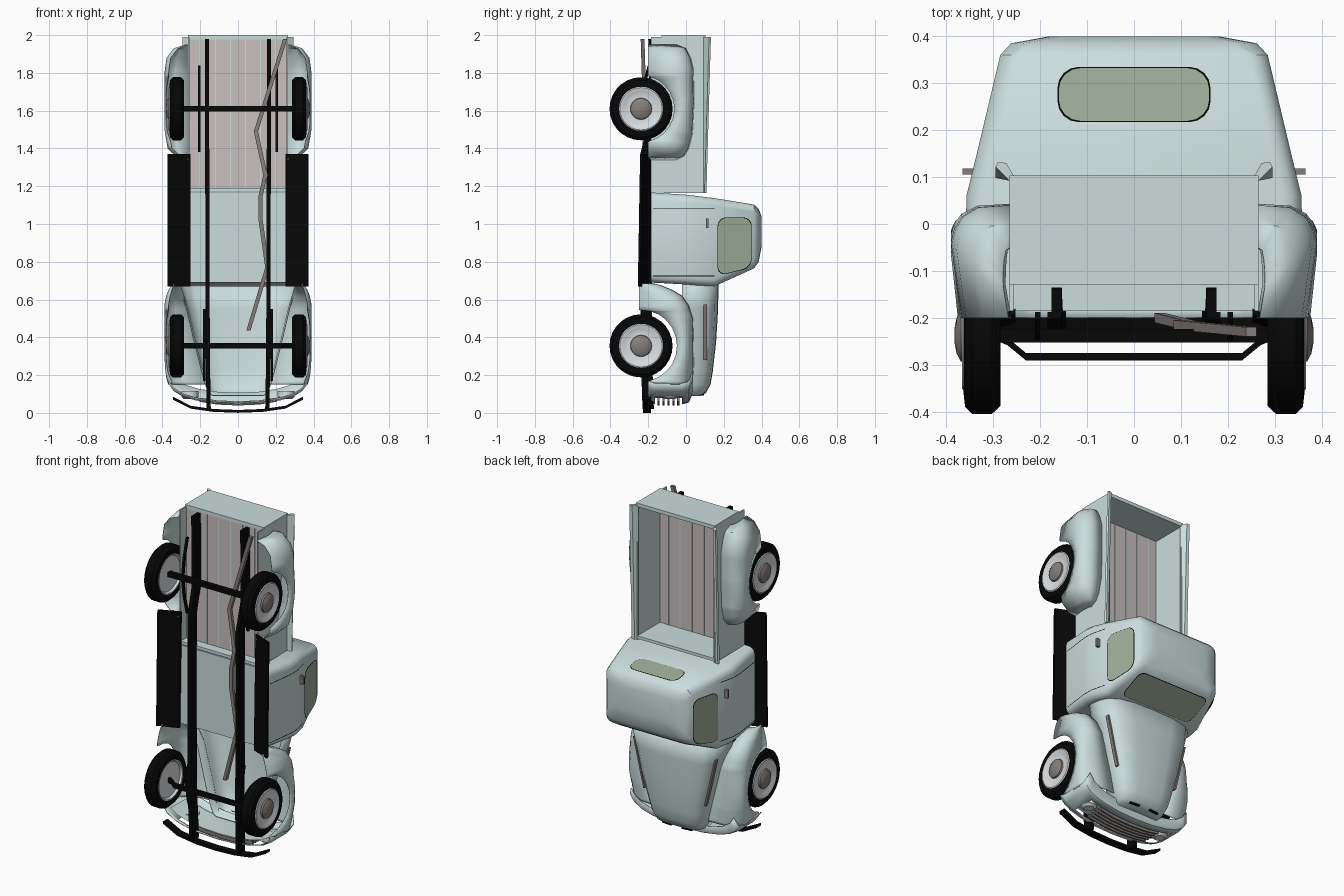
import bpy, bmesh, math
from math import sin, cos, pi, sqrt

if "Cube" in bpy.data.objects:
    bpy.data.objects.remove(bpy.data.objects["Cube"])


def mat(name, r, g, b):
    m = bpy.data.materials.new(name)
    m.diffuse_color = (r, g, b, 1)
    m.use_nodes = True
    m.node_tree.nodes["Principled BSDF"].inputs["Base Color"].default_value = m.diffuse_color
    return m


BODY = mat("pale_blue_paint", .60, .72, .72)
BLACK = mat("black_rubber", .002, .002, .002)
WOOD = mat("bed_boards", .58, .53, .52)
GLASS = mat("green_glass", .34, .42, .32)
METAL = mat("dull_metal", .24, .21, .195)
WHITE = mat("whitewall", .70, .73, .75)


def mesh(name, verts, faces, m, mirror=False, thick=0, smooth=35):
    me = bpy.data.meshes.new(name)
    me.from_pydata(verts, [], faces)
    bm = bmesh.new()
    bm.from_mesh(me)
    bmesh.ops.remove_doubles(bm, verts=bm.verts, dist=1e-5)
    bmesh.ops.recalc_face_normals(bm, faces=bm.faces)
    bm.to_mesh(me)
    bm.free()
    me.materials.append(m)
    ob = bpy.data.objects.new(name, me)
    bpy.context.collection.objects.link(ob)
    if smooth:
        bpy.ops.object.select_all(action='DESELECT')
        bpy.context.view_layer.objects.active = ob
        ob.select_set(True)
        bpy.ops.object.shade_smooth_by_angle(angle=math.radians(smooth))
    if thick:
        s = ob.modifiers.new("thickness", 'SOLIDIFY')
        s.thickness = thick
    if mirror:
        ob.modifiers.new("mirror", 'MIRROR')
    return ob


def loft(name, secs, m, closed=True, caps=(True, True), **kw):
    n = len(secs[0])
    faces = []
    for i in range(len(secs) - 1):
        for j in range(n if closed else n - 1):
            k = (j + 1) % n
            faces.append((i*n + j, i*n + k, (i+1)*n + k, (i+1)*n + j))
    if caps[0]:
        faces.append(tuple(range(n)))
    if caps[1]:
        faces.append(tuple(range((len(secs)-1)*n, len(secs)*n)))
    return mesh(name, [p for s in secs for p in s], faces, m, **kw)


def box(name, x, y, z, m, mirror=False):
    secs = [[(x[0], y[0], k), (x[1], y[0], k), (x[1], y[1], k), (x[0], y[1], k)] for k in z]
    return loft(name, secs, m, mirror=mirror, smooth=0)


def bar(name, pts, w, h, m, mirror=False, along='z'):
    # rectangular bar following a path that runs mainly along z or x
    secs = []
    for x, y, z in pts:
        q = [(-w/2, -h/2), (w/2, -h/2), (w/2, h/2), (-w/2, h/2)]
        secs.append([(x+a, y+b, z) if along == 'z' else (x, y+b, z+a) for a, b in q])
    return loft(name, secs, m, mirror=mirror, smooth=0)


def lathe(name, prof, c, m, n=28):
    # profile of (radius, x), spun about the axle
    secs = [[(x, c[0] + r*cos(2*pi*i/n), c[1] + r*sin(2*pi*i/n)) for i in range(n)] for r, x in prof]
    return loft(name, secs, m, caps=(False, False), mirror=True)


def interp(v, table):
    if v <= table[0][0]:
        return table[0][1]
    for (a, p), (b, q) in zip(table, table[1:]):
        if v <= b:
            return p + (q-p)*(v-a)/(b-a)
    return table[-1][1]


def rounded(u0, u1, v0, v1, r, n=4):
    pts = []
    for k, (cu, cv) in enumerate([(u1-r, v1-r), (u0+r, v1-r), (u0+r, v0+r), (u1-r, v0+r)]):
        pts += [(cu + r*cos((k + i/n)*pi/2), cv + r*sin((k + i/n)*pi/2)) for i in range(n+1)]
    return pts


# cab: rounded rectangles stacked in height (y); rows are y, half width, front z, back z, radius
CAB = [(-.185, .335, .69, 1.167, .04), (.0, .358, .68, 1.155, .04), (.06, .357, .675, 1.148, .04),
       (.15, .335, .67, 1.137, .04), (.36, .285, .765, 1.103, .04), (.385, .262, .80, 1.08, .05),
       (.40, .18, .88, 1.04, .05)]
loft("cab", [[(x, y, z) for x, z in rounded(-w, w, a, b, r, 3)] for y, w, a, b, r in CAB], BODY)


def cab_at(y, k):
    return interp(y, [(c[0], c[k]) for c in CAB])


# windows lie just outside the flat cab sides
def pane(name, pts, m, mirror=False):
    mesh(name, pts, [tuple(range(len(pts)))], m, mirror=mirror, smooth=0)


for tag, g, o, m in (("seal", .003, .002, BLACK), ("glass", 0, .004, GLASS)):
    pane("side_window_" + tag, [(cab_at(y, 1) + o, y, z + max(0, y-.17)*.25*(z < .9)) for y, z in
         rounded(.17-g, .345+g, .728-g, 1.032+g, .045)], m, True)
    pane("rear_window_" + tag, [(x, y, cab_at(y, 3) + o) for x, y in
         rounded(-.16-g, .16+g, .22-g, .332+g, .045)], m)
    pane("windshield_" + tag, [(x, y, cab_at(y, 2) - o) for x, y in
         rounded(-.24-g, .24+g, .185-g, .348+g, .035)], m)
box("door_handle", (.34, .365), (.105, .118), (.98, 1.03), METAL, True)
for tag, z in (("front", .725), ("rear", 1.083)):
    ys = (-.175, 0, .06, .15)
    loft(f"door_{tag}_seam", [[(cab_at(y, 1)+.0015, y, z-.002), (cab_at(y, 1)+.0015, y, z+.002)] for y in ys],
         BLACK, closed=False, caps=(False, False), mirror=True)

# hood: arched sections from cowl to nose; rows are z, half width, top y
HOOD = [(.69, .315, .172), (.55, .275, .170), (.38, .235, .160), (.22, .195, .142),
        (.15, .175, .130), (.105, .155, .105), (.09, .135, .075)]
secs = []
for z, w, t in HOOD:
    half = [(w, -.02), (w*.99, t*.4), (w*.93, t*.7), (w*.78, t*.9), (w*.45, t*.98)]
    secs.append([(x, y, z) for x, y in half] + [(0, t, z)] + [(-x, y, z) for x, y in half[::-1]])
loft("hood", secs, BODY, closed=False, caps=(False, True), thick=.004)


def hood_w(z):
    return interp(z, [(h[0], h[1]) for h in HOOD[::-1]])


bar("hood_side_trim", [(hood_w(z)*.965 + .003, .1, z) for z in (.28, .38, .48, .575)], .01, .022, METAL, True)
bar("nose_slot", [(.035, .088, .095), (.10, .082, .095)], .008, .014, BLACK, True, along='x')


# fenders: sections along z with the wheel arch cut into the lower edge
def fender(name, wz, r, ends, tops, outs, inner, base):
    zs = sorted({round(z, 4) for z in [wz + r*cos(i*pi/12) for i in range(13)]
                 + [t[0] for t in tops] if ends[0] <= z <= ends[1]} | set(ends))
    secs = []
    for z in zs:
        top, xo, xi = interp(z, tops), interp(z, outs), inner(z)
        yb = base[0] if z < wz else base[1]
        if abs(z - wz) < r:
            yb = max(yb, -.238 + sqrt(r*r - (z-wz)**2))
        d = min(.08, .6*(top-yb))
        w = xo - xi
        tuck = .02*min(1, (top-d-yb)/.12)
        secs.append([(xi, top, z), (xi + w*.55, top - d*.06, z), (xi + w*.82, top - d*.32, z),
                     (xi + w*.95, top - d*.65, z), (xo, top - d, z), (xo - tuck, yb, z)])
    loft(name, secs, BODY, closed=False, caps=(False, False), mirror=True, thick=.004)


fender("front_fender", .355, .19, (.15, .685),
       [(.15, .035), (.25, .042), (.5, .038), (.57, .015), (.62, -.02), (.65, -.07), (.675, -.13), (.685, -.17)],
       [(.15, .37), (.2, .383), (.3, .39), (.58, .39), (.64, .375), (.685, .345)],
       lambda z: hood_w(z) - .01, (-.2, -.25))
fender("rear_fender", 1.61, .176, (1.34, 1.95),
       [(1.34, -.05), (1.36, -.01), (1.40, .015), (1.48, .035), (1.65, .043), (1.82, .04), (1.88, .025),
        (1.93, 0), (1.95, -.05)],
       [(1.34, .275), (1.355, .325), (1.40, .372), (1.5, .39), (1.8, .39), (1.88, .378), (1.93, .34), (1.95, .28)],
       lambda z: .264, (-.2, -.2))

# front fascia with grille opening
NOSE = [(0, .045), (.12, .05), (.22, .065), (.29, .085), (.34, .115), (.368, .155)]
rows = [(-.2, 1, .012), (-.165, 1, 0), (-.02, 1, 0), (.015, 1, .01), (.037, .94, .06)]
verts = [(x*s, y, z+dz) for y, s, dz in rows for x, z in NOSE]
faces = [(i*6+j, i*6+j+1, i*6+j+7, i*6+j+6) for i in range(4) for j in range(5) if not (i == 1 and j < 3)]
mesh("front_fascia", verts, faces, BODY, mirror=True, thick=.005)
loft("grille_recess", [[(x*.98, y, z+.035) for x, z in NOSE[:5]] for y in (-.175, 0)], BODY,
     closed=False, caps=(False, False), mirror=True)
for i in range(5):
    y = -.145 + i*.026
    bar(f"grille_bar_{i+1}", [(x*.93, y, z+.005) for x, z in NOSE[:3]], .022, .011, METAL, True, along='x')
secs = [[(.255 + r*cos(i*pi/8), -.085 + r*sin(i*pi/8), z) for i in range(16)]
        for r, z in ((.045, .115), (.045, .085), (.03, .073))]
loft("headlight", secs, WHITE, mirror=True)

# bumper
bar("front_bumper", [(s*x, -.207, z) for s, x, z in ((-1, .345, .078), (-1, .25, .03), (-1, .13, .013), (1, 0, .008),
    (1, .13, .013), (1, .25, .03), (1, .345, .078))], .015, .043, BLACK, along='x')

# cargo bed
box("bed_side", (.257, .265), (-.185, .10), (1.165, 1.99), BODY, True)
loft("bed_rail", [[(.252, .095, z), (.265, .092, z), (.295, h-.01, z), (.29, h, z), (.272, h-.002, z)]
                  for z, h in ((1.165, .108), (1.99, .132))], BODY, mirror=True, smooth=0)
box("tailgate", (-.265, .265), (-.13, .103), (1.978, 2.0), BODY)
box("bed_front_wall", (-.262, .262), (-.185, .10), (1.172, 1.19), BODY)
box("bed_floor", (-.257, .257), (-.128, -.116), (1.18, 1.98), WOOD)
for i in range(6):
    x = -.2 + i*.08
    box(f"bed_strip_{i+1}", (x-.003, x+.003), (-.13, -.113), (1.19, 1.978), BODY)

# chassis
secs = [[(.252, a, z), (.374, b, z), (.374, b+.012, z), (.252, a+.012, z)]
        for a, b, z in ((-.208, -.255, .67), (-.192, -.243, 1.37))]
loft("running_board", secs, BLACK, mirror=True, smooth=0)
bar("frame_rail", [(.155, -.2, .02), (.16, -.21, .3), (.163, -.21, 1.38), (.165, -.165, 1.55),
    (.165, -.165, 1.75), (.165, -.17, 1.98)], .022, .06, BLACK, True)
for tag, x, z, l in (("front", .178, .36, .19), ("rear", .205, 1.61, .23)):
    bar(tag + "_leaf_spring", [(x, -.195, z-l), (x, -.225, z-l*.5), (x, -.24, z), (x, -.225, z+l*.5),
        (x, -.195, z+l)], .012, .016, BLACK, True)
bar("rear_axle", [(-.3, -.238, 1.61), (.3, -.238, 1.61)], .028, .028, BLACK, along='x')
bar("front_axle", [(-.3, -.238, .355), (-.27, -.25, .355), (-.23, -.283, .355), (.23, -.283, .355),
    (.27, -.25, .355), (.3, -.238, .355)], .028, .016, BLACK, along='x')
bar("exhaust_pipe", [(.055, -.2, .435), (.155, -.225, .77), (.12, -.23, 1.02), (.12, -.23, 1.15),
    (.145, -.235, 1.26), (.095, -.215, 1.49), (.25, -.23, 1.98)], .022, .02, METAL)

# wheels
for tag, z in (("front", .355), ("rear", 1.61)):
    c = (-.238, z)
    lathe(tag + "_tyre", [(.105, .30), (.115, .287), (.15, .285), (.167, .303), (.167, .345), (.152, .36),
                          (.115, .364), (.105, .355)], c, BLACK)
    lathe(tag + "_wheel_disc", [(.0, .298), (.105, .298), (.112, .286), (.118, .286), (.118, .363), (.112, .367),
                                (.09, .362), (.08, .357), (.05, .36), (0, .36)], c, WHITE)
    lathe(tag + "_hubcap", [(.058, .357), (.055, .369), (.038, .378), (.018, .382), (0, .383)], c, METAL, 20)
